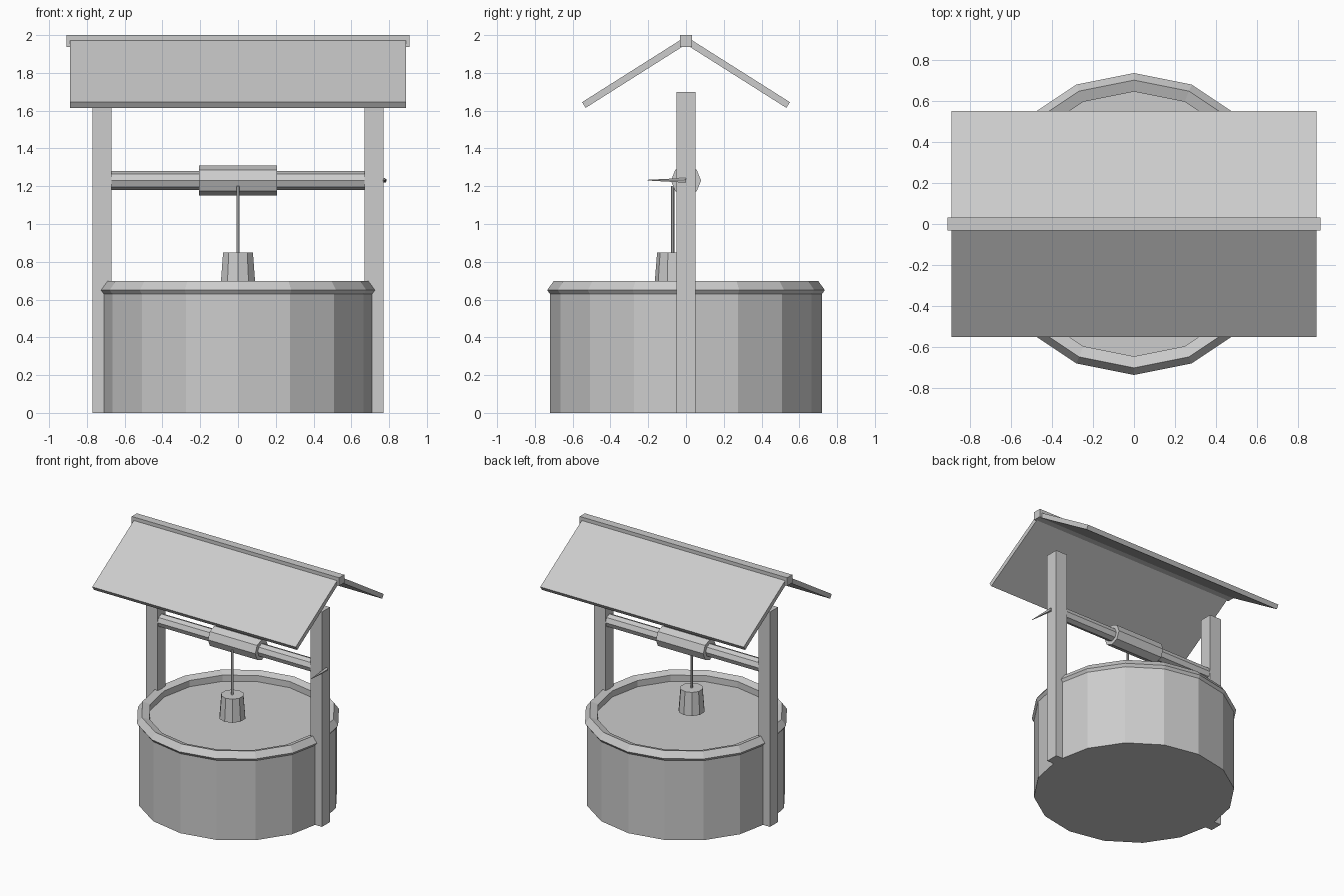
import bpy, bmesh, math
from mathutils import Matrix, Vector

if "Cube" in bpy.data.objects:
    bpy.data.objects.remove(bpy.data.objects["Cube"])

grey = bpy.data.materials.new("plain grey")
grey.diffuse_color = (0.604, 0.604, 0.604, 1)
grey.use_nodes = True
grey.node_tree.nodes["Principled BSDF"].inputs["Base Color"].default_value = grey.diffuse_color


def finish(name, bm):
    bmesh.ops.recalc_face_normals(bm, faces=bm.faces)
    me = bpy.data.meshes.new(name)
    bm.to_mesh(me)
    bm.free()
    me.materials.append(grey)
    ob = bpy.data.objects.new(name, me)
    bpy.context.scene.collection.objects.link(ob)
    return ob


def box(name, centre, size):
    bm = bmesh.new()
    bmesh.ops.create_cube(bm, size=1, matrix=Matrix.Translation(centre) @ Matrix.Diagonal((*size, 1)))
    return finish(name, bm)


def rod(name, start, end, r1, r2, sides):
    """Cylinder or cone between two points."""
    a, b = Vector(start), Vector(end)
    d = b - a
    rot = Matrix.Identity(4) if d.x == d.y == 0 else d.to_track_quat('Z', 'Y').to_matrix().to_4x4()
    bm = bmesh.new()
    bmesh.ops.create_cone(bm, cap_ends=True, segments=sides, radius1=r1, radius2=r2,
                          depth=d.length, matrix=Matrix.Translation((a + b) / 2) @ rot)
    return finish(name, bm)


def ring(name, major, minor, z, sides, section):
    """Low-poly torus."""
    bm = bmesh.new()
    loops = []
    for i in range(sides):
        a = 2 * math.pi * i / sides
        loop = []
        for j in range(section):
            t = 2 * math.pi * j / section
            r = major + minor * math.cos(t)
            loop.append(bm.verts.new((r * math.cos(a), r * math.sin(a), z + minor * math.sin(t))))
        loops.append(loop)
    for i in range(sides):
        p, q = loops[i], loops[(i + 1) % sides]
        for j in range(section):
            k = (j + 1) % section
            bm.faces.new((p[j], q[j], q[k], p[k]))
    return finish(name, bm)


def extrude_x(name, profile, half):
    """Extrude a (y, z) profile along x."""
    bm = bmesh.new()
    face = bm.faces.new([bm.verts.new((-half, y, z)) for y, z in profile])
    new = bmesh.ops.extrude_face_region(bm, geom=[face])["geom"]
    bmesh.ops.translate(bm, vec=(2 * half, 0, 0),
                        verts=[v for v in new if isinstance(v, bmesh.types.BMVert)])
    return finish(name, bm)


# Round wall and its rim
rod("well_wall", (0, 0, 0), (0, 0, 0.63), 0.72, 0.72, 16)
ring("wall_rim", 0.685, 0.05, 0.65, 16, 5)

# Posts and roof slopes, one per side
for s, side, slope in ((-1, "left", "front"), (1, "right", "back")):
    box(side + "_post", (s * 0.72, 0, 0.85), (0.1, 0.1, 1.7))
    extrude_x(slope + "_roof",
              [(s * y, z) for y, z in ((0.025, 1.977), (0.55, 1.645), (0.531, 1.615), (0.006, 1.947))],
              0.89)

# Roof ridge
box("roof_ridge", (0, 0, 1.968), (1.815, 0.064, 0.064))

# Winding axle, drum and crank
rod("axle", (-0.68, 0, 1.23), (0.68, 0, 1.23), 0.05, 0.05, 8)
rod("drum", (-0.207, 0, 1.23), (0.207, 0, 1.23), 0.08, 0.08, 8)
rod("crank", (0.775, 0, 1.23), (0.782, -0.205, 1.232), 0.014, 0.002, 5)

# Rope and bucket
rod("rope", (0, -0.07, 0.84), (0, -0.07, 1.2), 0.009, 0.009, 6)
rod("bucket", (0, -0.07, 0.67), (0, -0.07, 0.85), 0.097, 0.083, 10)
